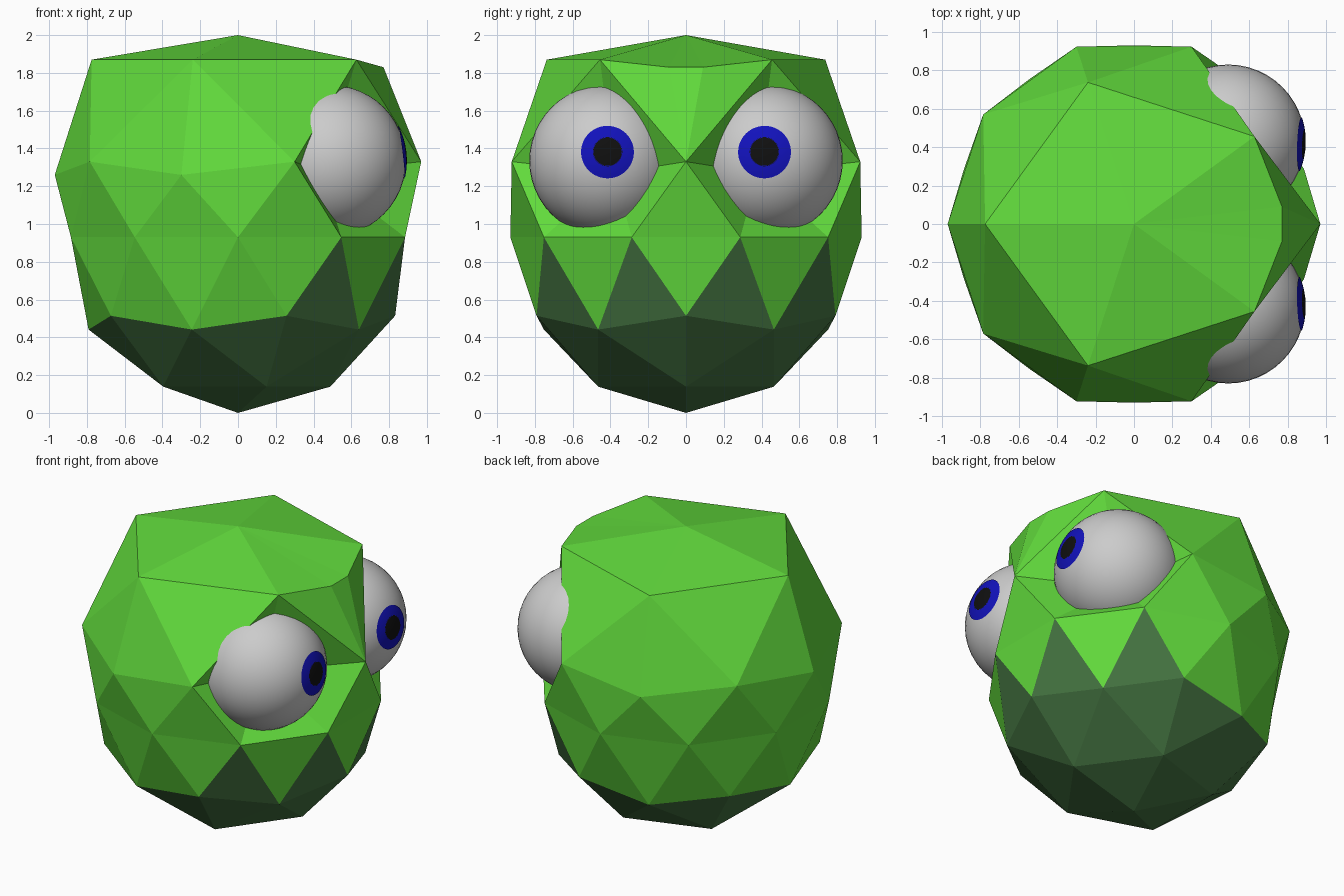
import bpy, bmesh
from math import sin, cos, pi, asin, hypot
from mathutils import Vector

if "Cube" in bpy.data.objects:
    bpy.data.objects.remove(bpy.data.objects["Cube"])


def material(name, rgb):
    m = bpy.data.materials.new(name)
    m.diffuse_color = (*rgb, 1)
    m.use_nodes = True
    m.node_tree.nodes["Principled BSDF"].inputs["Base Color"].default_value = m.diffuse_color
    return m


GREEN = material("green", (0.12, 0.70, 0.045))
DARK = material("dark_green", (0.06, 0.18, 0.055))
BLUE = material("blue", (0.006, 0.006, 0.50))
BLACK = material("black", (0.005, 0.005, 0.005))


def add_object(bm, name, mats=()):
    me = bpy.data.meshes.new(name)
    bm.to_mesh(me)
    bm.free()
    ob = bpy.data.objects.new(name, me)
    bpy.context.collection.objects.link(ob)
    for m in mats:
        me.materials.append(m)
    return ob


# Head: icosphere whose upper rings are widened to a flat-topped skull
bm = bmesh.new()
bmesh.ops.create_icosphere(bm, subdivisions=2, radius=1)
rings = [(0.95, 0, 2.0), (0.8, 0.775, 1.87), (0.49, 0.97, 1.33), (0.3, 0.97, 1.26)]
brow, nose, pole = [], None, None
for v in bm.verts:
    x, y, z = -v.co.x, -v.co.y, v.co.z
    r = hypot(x, y)
    front = x > 0.3 * r and r > 0.01
    for limit, radius, height in rings:
        if z > limit:
            k = radius / r if r > 0.01 else 0
            v.co = (x * k, y * k, height)
            if limit == 0.95:
                pole = v
            elif limit == 0.8 and front:
                brow.append(v)
            elif limit == 0.49 and x > 0.8:
                nose = v
            elif limit == 0.3 and front:
                # eye socket, pushed inwards
                v.co = (0.44, 0.38 if y > 0 else -0.38, 1.27)
            break
    else:
        v.co = (x * 0.93, y * 0.93, 0.93 + z * 0.93)

# Brow: the front edge of the crown bulges forward
a, b = sorted(brow, key=lambda v: v.co.y)
edge = next(e for e in a.link_edges if e.other_vert(a) == b)
bmesh.ops.delete(bm, geom=[edge], context='EDGES')
line = [a, bm.verts.new((0.77, -0.09, 1.83)), bm.verts.new((0.77, 0.09, 1.83)), b]
for p, q in zip(line, line[1:]):
    bm.faces.new((p, q, pole))
    bm.faces.new((q, p, nose))
bmesh.ops.recalc_face_normals(bm, faces=bm.faces[:])

# Dark chin and the four tooth-shaped facets under the eyes
for f in bm.faces:
    zs = sorted(v.co.z for v in f.verts)
    tip = max(f.verts, key=lambda v: v.co.z).co
    tooth = zs[1] < 0.6 and 0.9 < zs[2] < 0.96 and tip.x > 0.3
    f.material_index = 1 if zs[2] < 0.6 or tooth else 0
    f.smooth = False
add_object(bm, "head", (GREEN, DARK))


# Eyes: ball with iris and pupil caps wrapped on its surface
def cap(name, centre, axis, radius, r0, r1, mat, seg=48, steps=4):
    bm = bmesh.new()
    rows = []
    for i in range(steps + 1):
        t = asin((r0 + (r1 - r0) * i / steps) / radius)
        rows.append([bm.verts.new((radius * sin(t) * cos(2 * pi * j / seg),
                                   radius * sin(t) * sin(2 * pi * j / seg),
                                   radius * cos(t))) for j in range(seg)])
    for lo, hi in zip(rows, rows[1:]):
        for j in range(seg):
            k = (j + 1) % seg
            bm.faces.new((lo[j], hi[j], hi[k], lo[k])).smooth = True
    bmesh.ops.remove_doubles(bm, verts=bm.verts[:], dist=1e-5)
    ob = add_object(bm, name, (mat,))
    ob.rotation_mode = 'QUATERNION'
    ob.rotation_quaternion = axis.to_track_quat('Z', 'Y')
    ob.location = centre


for side, s in (("left", 1), ("right", -1)):
    centre = Vector((0.49, 0.43 * s, 1.335))
    axis = Vector((0.395, -0.015 * s, 0.048))
    bm = bmesh.new()
    bmesh.ops.create_uvsphere(bm, u_segments=48, v_segments=24, radius=0.4)
    for f in bm.faces:
        f.smooth = True
    add_object(bm, side + "_eyeball").location = centre
    cap(side + "_iris", centre, axis, 0.404, 0.075, 0.14, BLUE)
    cap(side + "_pupil", centre, axis, 0.404, 0.0, 0.078, BLACK)
